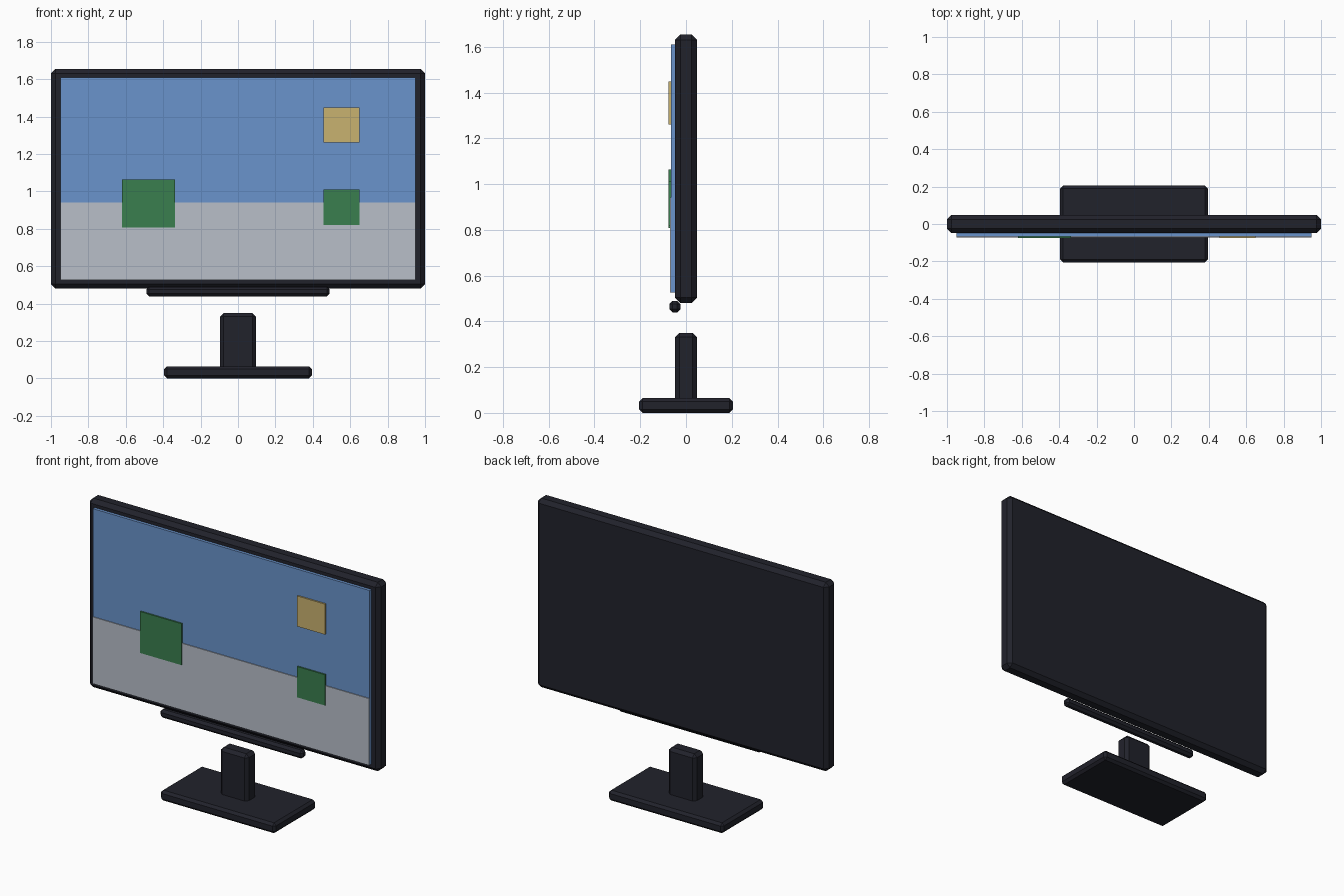
import bpy

if "Cube" in bpy.data.objects:
    bpy.data.objects.remove(bpy.data.objects["Cube"])


def linear(c):
    c /= 255
    return c / 12.92 if c <= 0.04045 else ((c + 0.055) / 1.055) ** 2.4


def material(name, r, g, b):
    m = bpy.data.materials.new(name)
    m.diffuse_color = (linear(r), linear(g), linear(b), 1)
    m.use_nodes = True
    m.node_tree.nodes["Principled BSDF"].inputs["Base Color"].default_value = m.diffuse_color
    return m


dark = material("charcoal plastic", 33, 34, 43)
blue = material("screen blue", 106, 148, 204)
grey = material("screen grey", 184, 191, 201)
green = material("icon green", 58, 126, 78)
gold = material("icon gold", 201, 178, 112)


def box(name, mat, x, y, z, bevel=0):
    """Box from (min, max) ranges, with optional one-step chamfer."""
    r = (x, y, z)
    bpy.ops.mesh.primitive_cube_add(size=1, location=[(a + b) / 2 for a, b in r])
    o = bpy.context.object
    o.name = name
    o.scale = [b - a for a, b in r]
    bpy.ops.object.transform_apply(location=False, rotation=False, scale=True)
    o.data.materials.append(mat)
    if bevel:
        m = o.modifiers.new("chamfer", "BEVEL")
        m.width = bevel
        m.segments = 1
    return o


# Housing and stand
box("monitor_housing", dark, (-1, 1), (-0.048, 0.048), (0.481, 1.653), 0.023)
box("speaker_bar", dark, (-0.49, 0.49), (-0.073, -0.025), (0.438, 0.49), 0.015)
box("stand_neck", dark, (-0.096, 0.096), (-0.048, 0.048), (0.04, 0.35), 0.019)
box("stand_base", dark, (-0.395, 0.395), (-0.205, 0.205), (0, 0.064), 0.015)

# Screen with a thin lower panel
box("screen", blue, (-0.95, 0.95), (-0.066, -0.04), (0.527, 1.61))
box("screen_lower_panel", grey, (-0.95, 0.95), (-0.071, -0.065), (0.527, 0.941))

# Square plates on the screen
for name, mat, x, z in (
    ("large_icon", green, (-0.62, -0.336), (0.807, 1.064)),
    ("small_icon", green, (0.458, 0.649), (0.82, 1.011)),
    ("gold_icon", gold, (0.458, 0.649), (1.26, 1.449)),
):
    box(name, mat, x, (-0.0755, -0.066), z)
